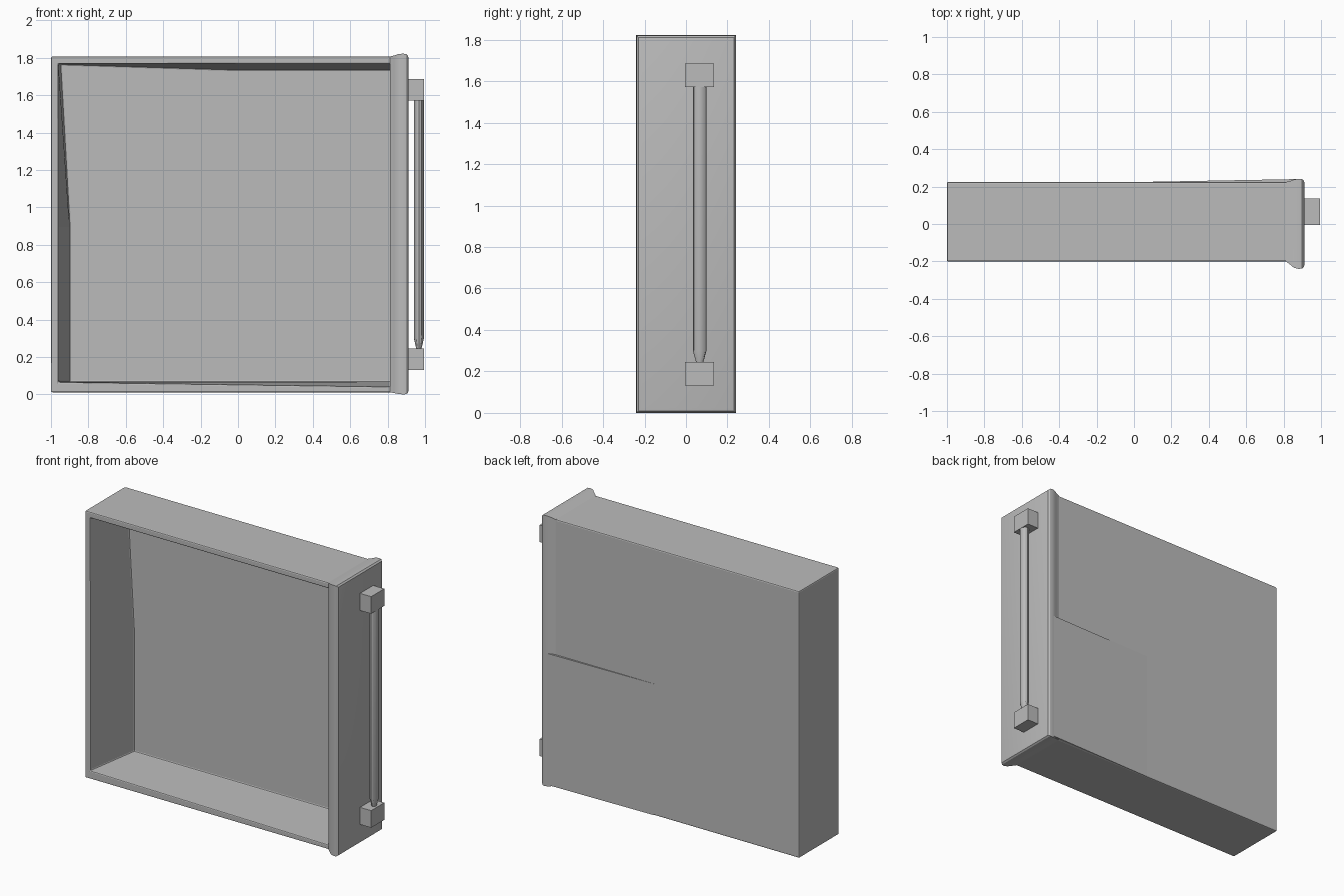
import bpy, bmesh, math

if "Cube" in bpy.data.objects:
    bpy.data.objects.remove(bpy.data.objects["Cube"])

grey = bpy.data.materials.new("plain grey")
grey.diffuse_color = (0.5, 0.5, 0.5, 1)
grey.use_nodes = True
grey.node_tree.nodes["Principled BSDF"].inputs["Base Color"].default_value = grey.diffuse_color


def finish(name, bm, bevel=0, segs=2, smooth=True):
    bmesh.ops.recalc_face_normals(bm, faces=bm.faces[:])
    me = bpy.data.meshes.new(name)
    bm.to_mesh(me)
    bm.free()
    ob = bpy.data.objects.new(name, me)
    bpy.context.collection.objects.link(ob)
    me.materials.append(grey)
    if bevel:
        m = ob.modifiers.new("soft edges", 'BEVEL')
        m.width, m.segments, m.limit_method = bevel, segs, 'ANGLE'
        m.angle_limit = math.radians(40)
    if smooth:
        bpy.context.view_layer.objects.active = ob
        ob.select_set(True)
        bpy.ops.object.shade_smooth_by_angle(angle=math.radians(30))
        ob.select_set(False)
    return ob


def loft(rings):
    """Bridge equal-length closed rings and cap both ends."""
    bm = bmesh.new()
    vs = [[bm.verts.new(p) for p in r] for r in rings]
    n = len(vs[0])
    for a, b in zip(vs, vs[1:]):
        for i in range(n):
            j = (i + 1) % n
            bm.faces.new((a[i], a[j], b[j], b[i]))
    bm.faces.new(vs[0])
    bm.faces.new(vs[-1])
    return bm


# open tray: outer shell, rim, then tapered cavity
outer = [(-1, .015), (.85, .015), (.85, .9), (.85, 1.81), (0, 1.81), (-1, 1.81), (-1, .9)]
rim = [(-.96, .07), (.815, .045), (.825, .9), (.825, 1.77), (0, 1.77), (-.96, 1.77), (-.96, .9)]
floor = [(-.90, .07), (.815, .07), (.825, .9), (.825, 1.74), (0, 1.74), (-.95, 1.77), (-.90, .9)]
rings = [[(x, y, z) for x, z in pts] for pts, y in
         ((outer, .225), (outer, -.2), (rim, -.2), (floor, .182))]
finish("drawer_tray", loft(rings), .008, smooth=False)

# shallow wedge on the lower back that runs out to the panel
wedge = [[(.08, .222, z), (.87, .222, z), (.87, .24, z), (.08, .2255, z)] for z in (.016, .9)]
finish("back_wedge", loft(wedge), smooth=False)

# flared front panel, lofted along x
sections = [(.812, -.2, .225, .015, 1.81), (.835, -.217, .229, .011, 1.816),
            (.855, -.234, .237, .007, 1.823), (.88, -.24, .242, .004, 1.826),
            (.898, -.238, .24, .005, 1.824), (.908, -.23, .232, .012, 1.815),
            (.912, -.215, .217, .027, 1.8)]
panel = [[(x, a, c), (x, b, c), (x, b, d), (x, a, d)] for x, a, b, c, d in sections]
finish("drawer_panel", loft(panel))

# handle mounts
for name, z0, z1 in (("lower_mount", .135, .25), ("upper_mount", 1.575, 1.69)):
    block = [[(.90, -.005, z), (.995, -.005, z), (.995, .135, z), (.90, .135, z)] for z in (z0, z1)]
    finish(name, loft(block), smooth=False)

# handle rod, narrowing into the lower mount
rod = [[(.967 + .027 * s * math.cos(t * math.tau / 12),
         .066 + .033 * s * math.sin(t * math.tau / 12), z) for t in range(12)]
       for z, s in ((.245, .5), (.305, 1), (1.58, 1))]
finish("handle_rod", loft(rod))

# stand exactly on the ground
for ob in bpy.data.objects:
    ob.location.z = -.004
